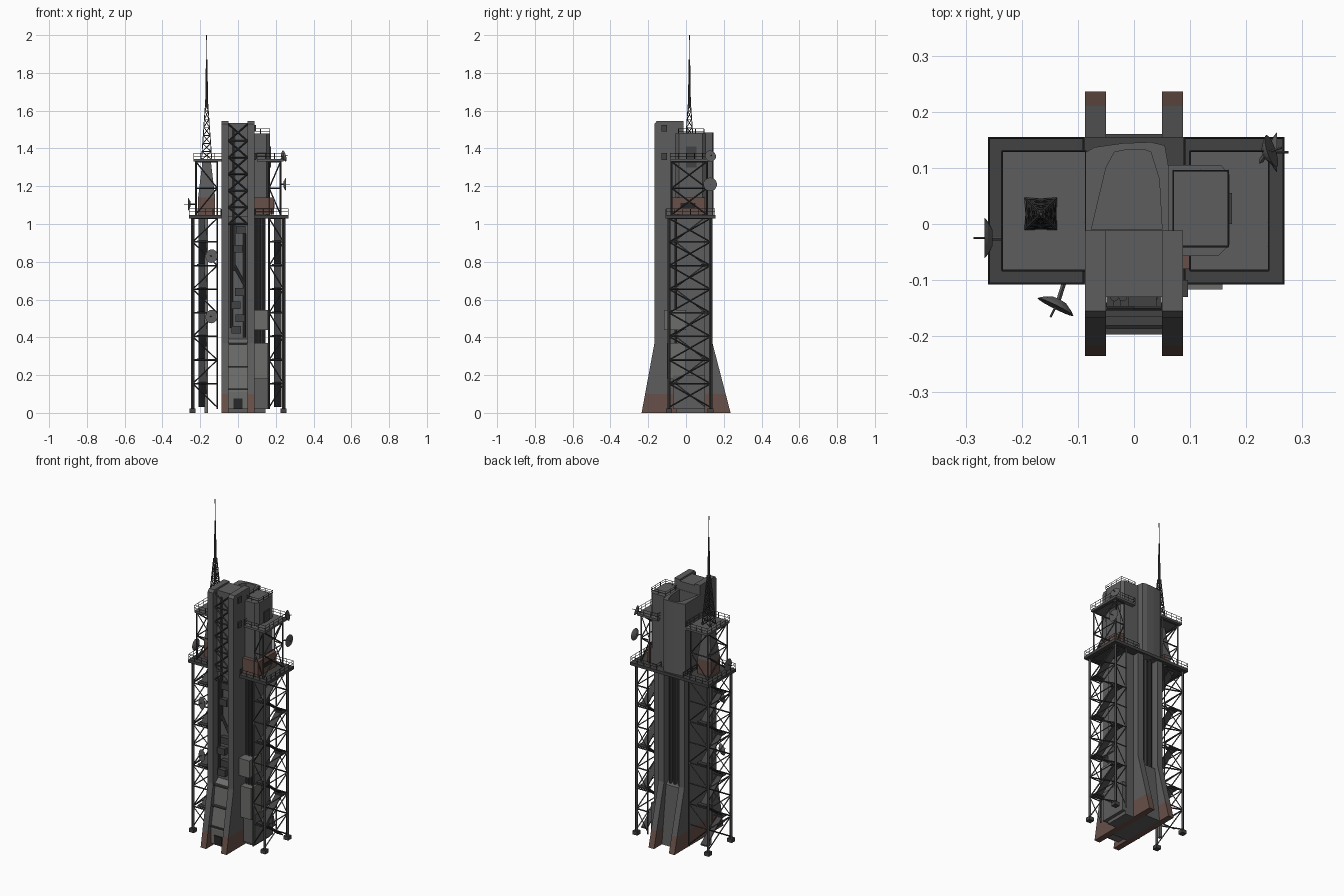
import bpy, bmesh, math
from mathutils import Vector

cube = bpy.data.objects.get("Cube")
if cube:
    bpy.data.objects.remove(cube, do_unlink=True)


def material(name, r, g, b):
    m = bpy.data.materials.new(name)
    m.use_nodes = True
    m.diffuse_color = (r, g, b, 1)
    m.node_tree.nodes["Principled BSDF"].inputs["Base Color"].default_value = (r, g, b, 1)
    return m


GREY = material("hull_grey", 0.11, 0.11, 0.11)
DARK = material("dark_steel", 0.055, 0.055, 0.055)
PALE = material("pale_grey", 0.15, 0.15, 0.145)
RUST = material("rust_red", 0.14, 0.08, 0.065)
BLACK = material("black_recess", 0.02, 0.02, 0.02)


def finish(name, bm, *mats):
    bmesh.ops.recalc_face_normals(bm, faces=bm.faces)
    me = bpy.data.meshes.new(name)
    bm.to_mesh(me)
    bm.free()
    for m in mats:
        me.materials.append(m)
    ob = bpy.data.objects.new(name, me)
    bpy.context.collection.objects.link(ob)
    return ob


def add_prism(bm, pts, sweep):
    face = bm.faces.new([bm.verts.new(p) for p in pts])
    top = bmesh.ops.extrude_face_region(bm, geom=[face])["geom"]
    bmesh.ops.translate(bm, vec=sweep, verts=[v for v in top if isinstance(v, bmesh.types.BMVert)])


def add_box(bm, x, y, z):
    add_prism(bm, [(x[0], y[0], z[0]), (x[1], y[0], z[0]), (x[1], y[1], z[0]), (x[0], y[1], z[0])],
              (0, 0, z[1] - z[0]))


def box(name, mat, x, y, z):
    bm = bmesh.new()
    add_box(bm, x, y, z)
    return finish(name, bm, mat)


def strut(bm, a, b, r=0.003, sides=4, r2=None):
    a, b = Vector(a), Vector(b)
    d = b - a
    geo = bmesh.ops.create_cone(bm, cap_ends=True, segments=sides, radius1=r,
                                radius2=r if r2 is None else r2, depth=d.length)
    turn = d.to_track_quat('Z', 'Y').to_matrix()
    for v in geo["verts"]:
        v.co = turn @ v.co + (a + b) / 2


def split_rust(bm, height):
    """Cut at a height; faces below it take the second material."""
    bmesh.ops.bisect_plane(bm, geom=bm.verts[:] + bm.edges[:] + bm.faces[:],
                           plane_co=(0, 0, height), plane_no=(0, 0, 1))
    for f in bm.faces:
        f.material_index = int(f.calc_center_median().z < height)


# Side slabs flaring into finned feet
for side, x in (("right", -0.087), ("left", 0.05)):
    bm = bmesh.new()
    outline = [(-0.235, 0), (-0.167, 0.37), (-0.167, 1.53), (-0.155, 1.545), (-0.012, 1.545),
               (-0.012, 1.03), (0.14, 1.03), (0.14, 0.37), (0.236, 0)]
    add_prism(bm, [(x, y, z) for y, z in outline], (0.037, 0, 0))
    split_rust(bm, 0.1)
    finish(side + "_slab", bm, GREY, RUST)

# Core between the slabs, with the sloped foot at the front
box("core", GREY, (-0.052, 0.052), (-0.12, 0.09), (0, 1.04))
box("core_upper", GREY, (-0.052, 0.052), (-0.13, -0.012), (1.04, 1.535))
bm = bmesh.new()
foot = [(-0.19, 0.02), (-0.19, 0.11), (-0.165, 0.24), (-0.15, 0.37), (-0.11, 0.4), (-0.11, 0.02)]
add_prism(bm, [(-0.049, y, z) for y, z in foot], (0.098, 0, 0))
finish("front_foot", bm, PALE)
box("foot_opening", BLACK, (-0.025, 0.025), (-0.196, -0.188), (0.02, 0.075))
for i, z in enumerate((0.12, 0.24, 0.36)):
    box(f"foot_rib_{i}", DARK, (-0.05, 0.05), (-0.197 + 0.016 * i, -0.14), (z, z + 0.008))

# Lattice and equipment in the front channel
bm = bmesh.new()
for i in range(6):
    z, t = 1.0 + i * 0.088, 1.088 + i * 0.088
    strut(bm, (-0.05, -0.15, z), (0.05, -0.15, t), 0.004)
    strut(bm, (0.05, -0.15, z), (-0.05, -0.15, t), 0.004)
    strut(bm, (-0.05, -0.15, z), (0.05, -0.15, z), 0.004)
for x, lo, hi in ((-0.035, 0.45, 1.0), (-0.02, 0.75, 1.5), (0.035, 0.4, 0.95)):
    strut(bm, (x, -0.13, lo), (x, -0.13, hi), 0.008, 8)
strut(bm, (-0.02, -0.13, 0.78), (0.035, -0.13, 0.68), 0.008, 8)
for x, z in ((-0.01, 0.42), (0.012, 0.48), (-0.012, 0.55), (0.01, 0.62), (0.0, 0.85), (0.015, 0.95)):
    add_box(bm, (x - 0.025, x + 0.025), (-0.148, -0.115), (z, z + 0.04))
finish("front_channel_gear", bm, DARK)

# Pipes in the rear recess
bm = bmesh.new()
for x in (-0.03, 0, 0.03):
    strut(bm, (x, 0.1, 0.35), (x, 0.1, 1.04), 0.011, 10)
finish("rear_pipes", bm, DARK)
bm = bmesh.new()
add_prism(bm, [(-0.05, 0.08, 0), (-0.05, 0.16, 0), (-0.05, 0.12, 0.35), (-0.05, 0.08, 0.38)], (0.1, 0, 0))
finish("rear_foot", bm, GREY)

# Hollow rear shell with a bowed back wall
outer = [(-0.086, -0.012), (-0.086, 0.128), (-0.07, 0.137), (-0.02, 0.144), (0.03, 0.146),
         (0.055, 0.14), (0.062, 0.1), (0.062, -0.012)]
inner = [(-0.076, -0.01), (-0.05, 0.1), (-0.035, 0.128), (-0.015, 0.132), (0.02, 0.132),
         (0.03, 0.128), (0.045, 0.08), (0.05, -0.01)]
bm = bmesh.new()
rings = [[bm.verts.new((x, y, z)) for x, y in pts]
         for pts, z in ((outer, 1.03), (outer, 1.485), (inner, 1.485), (inner, 1.28))]
for lo, hi in zip(rings, rings[1:]):
    for i in range(len(outer)):
        j = (i + 1) % len(outer)
        bm.faces.new((lo[i], lo[j], hi[j], hi[i]))
bm.faces.new(rings[0])
bm.faces.new(rings[-1])
finish("rear_shell", bm, GREY)

# Chamfered side annex, its rust base and the lower shaft
bm = bmesh.new()
annex = [(0.055, -0.057), (0.15, -0.057), (0.17, -0.037), (0.17, 0.088), (0.155, 0.105), (0.055, 0.105)]
add_prism(bm, [(x, y, 1.04) for x, y in annex], (0, 0, 0.44))
finish("annex", bm, GREY)
box("annex_base", RUST, (0.087, 0.19), (-0.08, 0.1), (1.05, 1.14))
box("annex_slot", BLACK, (0.185, 0.194), (-0.03, 0.05), (1.085, 1.11))
box("annex_hatch", DARK, (0.165, 0.175), (0.0, 0.055), (1.3, 1.41))
box("annex_shaft", GREY, (0.08, 0.145), (-0.05, 0.1), (0.0, 1.04))
box("shaft_plinth", GREY, (0.08, 0.165), (-0.07, 0.1), (0.02, 0.2))
box("shaft_box_low", PALE, (0.087, 0.158), (-0.1, 0.0), (0.18, 0.37))
box("shaft_box_high", PALE, (0.087, 0.158), (-0.117, 0.0), (0.44, 0.545))
bm = bmesh.new()
for x in (0.097, 0.115, 0.133):
    strut(bm, (x, -0.056, 0.02), (x, -0.056, 1.04), 0.006, 8)
finish("shaft_pipes", bm, DARK)
for z in (1.49, 1.34):
    box("slab_side_box", DARK, (0.085, 0.096), (-0.13, -0.1), (z, z + 0.035))


# Decks and handrails
def rail(bm, x, y, z, h=0.032):
    corners = [(x[0], y[0]), (x[1], y[0]), (x[1], y[1]), (x[0], y[1])]
    for a, b in zip(corners, corners[1:] + corners[:1]):
        a, b = Vector((*a, z)), Vector((*b, z))
        n = max(2, round((b - a).length / 0.04))
        for k in (0.5, 1):
            strut(bm, a + Vector((0, 0, h * k)), b + Vector((0, 0, h * k)), 0.0016)
        for i in range(n):
            p = a.lerp(b, i / n)
            strut(bm, p, p + Vector((0, 0, h)), 0.0018)


rails = bmesh.new()
box("main_deck", DARK, (-0.26, 0.268), (-0.108, 0.155), (1.03, 1.048))
for x in ((-0.258, -0.09), (0.09, 0.266)):
    rail(rails, x, (-0.106, 0.153), 1.048)
for side, x in (("right", (-0.235, -0.086)), ("left", (0.1, 0.24))):
    box(side + "_upper_deck", GREY, x, (-0.083, 0.13), (1.33, 1.343))
    rail(rails, x, (-0.083, 0.13), 1.343)
rail(rails, (0.07, 0.168), (-0.04, 0.095), 1.48, 0.024)
finish("handrails", rails, DARK)

# Lattice support towers with stairs
Y0, Y1 = -0.09, 0.13
for side, xo, xi in (("right", -0.24, -0.11), ("left", 0.242, 0.165)):
    bm, stairs = bmesh.new(), bmesh.new()
    for y in (Y0, Y1):
        strut(bm, (xo, y, 0), (xo, y, 1.04), 0.009)
        strut(bm, (xi, y, 0.02), (xi, y, 1.04), 0.005)
        for x in (xo * 0.93, xi):
            strut(bm, (x, y * 0.85, 1.04), (x, y * 0.85, 1.34), 0.005)
        add_box(bm, (xo - 0.016, xo + 0.016), (y - 0.016, y + 0.016), (0, 0.022))
    levels = [0.03 + i * 0.125 for i in range(9)] + [1.05, 1.19, 1.33]
    for i, (a, b) in enumerate(zip(levels, levels[1:])):
        if i == 8:
            continue
        high = i > 8
        s, x = (0.85, xo * 0.93) if high else (1, xo)
        p, q = Y0 * s, Y1 * s
        strut(bm, (x, p, a), (x, q, b), 0.004)
        strut(bm, (x, q, a), (x, p, b), 0.004)
        strut(bm, (x, p, b), (x, q, b), 0.004)
        for y in (p, q):
            strut(bm, (x, y, b), (xi, y, b), 0.004)
            u, v = (x, xi) if i % 2 else (xi, x)
            strut(bm, (u, y, a), (v, y, b), 0.0035)
        if not high:
            m = xo * 0.6 + xi * 0.4
            u, v = (-0.06, 0.1) if i % 2 else (0.1, -0.06)
            add_prism(stairs, [(m - 0.02, u, a), (m + 0.02, u, a), (m + 0.02, v, b), (m - 0.02, v, b)],
                      (0, 0, 0.008))
            add_box(stairs, (m - 0.03, m + 0.03), (v - 0.02, v + 0.02), (b, b + 0.007))
    finish(side + "_tower_lattice", bm, DARK)
    finish(side + "_tower_stairs", stairs, DARK)
box("service_column", PALE, (-0.177, -0.16), (0.01, 0.03), (0, 1.04))

# Mast base, lattice mast and aerial
CX, CY = -0.166, 0.018
bm = bmesh.new()
prev = None
for z, r in ((1.045, 0.045), (1.14, 0.045), (1.335, 0.022)):
    ring = [bm.verts.new((CX + r * sx, CY + r * sy, z)) for sx, sy in ((-1, -1), (1, -1), (1, 1), (-1, 1))]
    if prev:
        for i in range(4):
            bm.faces.new((prev[i], prev[i - 1], ring[i - 1], ring[i]))
    prev = ring
bm.faces.new(prev)
for f in bm.faces:
    f.material_index = int(f.calc_center_median().z < 1.14)
finish("mast_base", bm, GREY, RUST)
bm = bmesh.new()
for i in range(7):
    za, zb = 1.34 + i * 0.043, 1.34 + (i + 1) * 0.043
    ra, rb = 0.027 - i * 0.003, 0.027 - (i + 1) * 0.003
    ca, cb = ([Vector((CX + r * sx, CY + r * sy, z)) for sx, sy in ((-1, -1), (1, -1), (1, 1), (-1, 1))]
              for r, z in ((ra, za), (rb, zb)))
    for k in range(4):
        strut(bm, ca[k], cb[k], 0.003)
        strut(bm, ca[k], cb[k - 1], 0.0022)
        strut(bm, ca[k - 1], cb[k], 0.0022)
        strut(bm, cb[k], cb[k - 1], 0.0022)
strut(bm, (CX, CY, 1.62), (CX, CY, 1.87), 0.008, 8, 0.004)
strut(bm, (CX, CY, 1.87), (CX, CY, 1.98), 0.0012)
strut(bm, (CX, CY, 1.975), (CX, CY, 2.0), 0.003, 6)
finish("mast", bm, DARK)


# Dish antennas: shallow bowl, feed and bracket
def dish(name, at, facing, anchor, r=0.036):
    bm = bmesh.new()
    at, d = Vector(at), Vector(facing).normalized()
    strut(bm, at - d * 0.014, at - d * 0.006, r * 0.4, 20, r * 0.8)
    strut(bm, at - d * 0.006, at, r * 0.8, 20, r)
    strut(bm, at, at + d * 0.02, 0.002)
    strut(bm, at - d * 0.01, anchor, 0.004)
    finish(name, bm, GREY)


for z in (0.83, 0.51):
    dish(f"front_dish_{z}", (-0.14, -0.148, z), (-0.45, -0.9, 0.1), (-0.12, -0.09, z))
dish("left_dish", (0.255, 0.128, 1.21), (1, 0, 0), (0.225, 0.11, 1.21))
dish("left_tilted_dish", (0.245, 0.13, 1.36), (0.9, 0.3, 0.25), (0.225, 0.11, 1.34), 0.03)
dish("right_dish", (-0.266, -0.025, 1.105), (-1, 0, 0), (-0.223, -0.025, 1.105))
